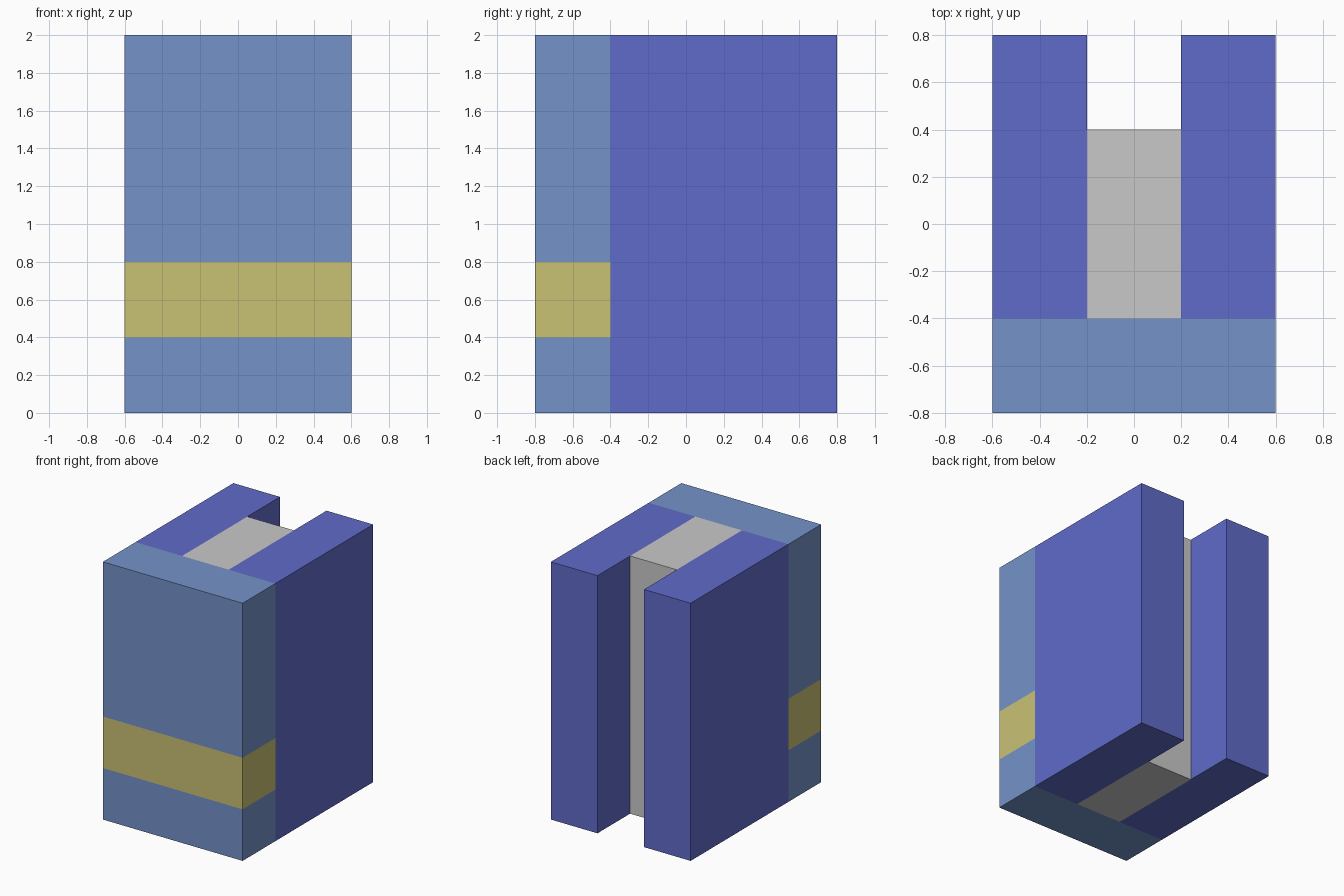
import bpy
import bmesh

if "Cube" in bpy.data.objects:
    bpy.data.objects.remove(bpy.data.objects["Cube"])


def srgb(r, g, b):
    def lin(c):
        c /= 255
        return c / 12.92 if c <= 0.04045 else ((c + 0.055) / 1.055) ** 2.4
    return (lin(r), lin(g), lin(b), 1.0)


def material(name, rgb):
    m = bpy.data.materials.new(name)
    m.diffuse_color = srgb(*rgb)
    m.use_nodes = True
    m.node_tree.nodes["Principled BSDF"].inputs["Base Color"].default_value = m.diffuse_color
    return m


light_blue = material("light_blue", (116, 147, 201))
violet_blue = material("violet_blue", (96, 107, 201))
yellow = material("yellow", (201, 193, 116))
grey = material("grey", (201, 201, 201))


def box(name, lo, hi, mat):
    """Flat-faced box between two corners."""
    bm = bmesh.new()
    bmesh.ops.create_cube(bm, size=1)
    for v in bm.verts:
        v.co = [hi[i] if v.co[i] > 0 else lo[i] for i in range(3)]
    mesh = bpy.data.meshes.new(name)
    bm.to_mesh(mesh)
    bm.free()
    mesh.materials.append(mat)
    obj = bpy.data.objects.new(name, mesh)
    bpy.context.collection.objects.link(obj)
    return obj


# Front slab, cut at the band edges so the stripe is part of its faces
front = box("front_slab", (-0.6, -0.8, 0), (0.6, -0.4, 2), light_blue)
front.data.materials.append(yellow)
bm = bmesh.new()
bm.from_mesh(front.data)
for z in (0.4, 0.8):
    bmesh.ops.bisect_plane(bm, geom=bm.verts[:] + bm.edges[:] + bm.faces[:],
                           plane_co=(0, 0, z), plane_no=(0, 0, 1))
for f in bm.faces:
    f.material_index = int(0.4 < f.calc_center_median().z < 0.8)
bm.to_mesh(front.data)
bm.free()

# Side walls
for side, x in (("left", -0.4), ("right", 0.4)):
    box(side + "_wall", (x - 0.2, -0.4, 0), (x + 0.2, 0.8, 2), violet_blue)

# Core between the walls, stopping short of the back
box("core", (-0.2, -0.4, 0), (0.2, 0.4, 2), grey)
